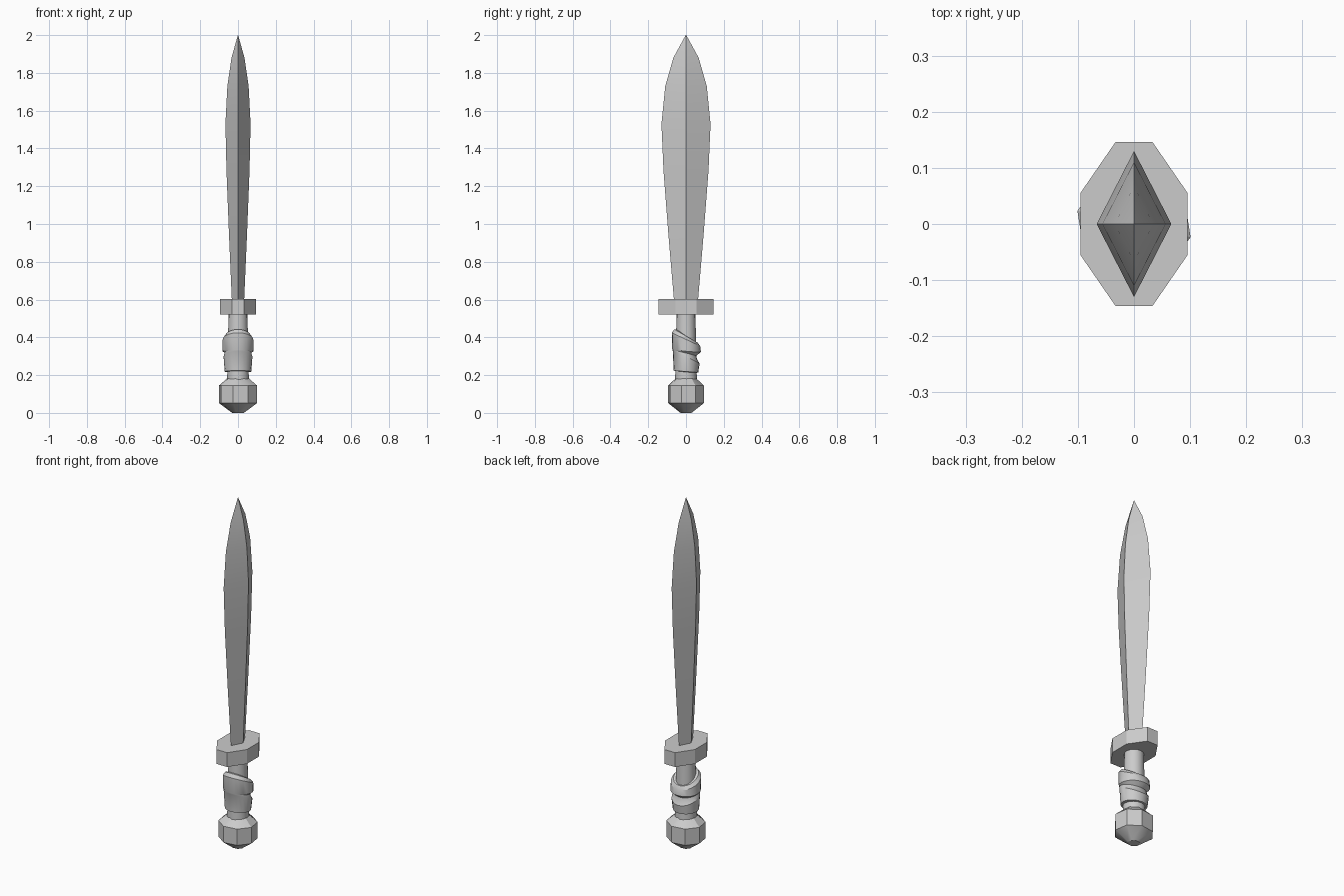
import bpy, bmesh
from math import sin, cos, pi, radians

if "Cube" in bpy.data.objects:
    bpy.data.objects.remove(bpy.data.objects["Cube"])


def loft(name, rings, smooth=True):
    """Skin a list of equal-length point rings and cap both ends."""
    bm = bmesh.new()
    rows = [[bm.verts.new(p) for p in ring] for ring in rings]
    n = len(rows[0])
    for a, b in zip(rows, rows[1:]):
        for i in range(n):
            j = (i + 1) % n
            bm.faces.new((a[i], a[j], b[j], b[i]))
    bm.faces.new(rows[0][::-1])
    bm.faces.new(rows[-1])
    bmesh.ops.remove_doubles(bm, verts=bm.verts, dist=1e-5)
    bmesh.ops.recalc_face_normals(bm, faces=bm.faces)
    me = bpy.data.meshes.new(name)
    bm.to_mesh(me)
    bm.free()
    ob = bpy.data.objects.new(name, me)
    bpy.context.collection.objects.link(ob)
    if smooth:
        bpy.ops.object.select_all(action='DESELECT')
        ob.select_set(True)
        bpy.context.view_layer.objects.active = ob
        bpy.ops.object.shade_smooth_by_angle(angle=radians(30))
    return ob


def ellipse(rx, ry, z, n, turn=0.0):
    return [(rx * cos(2 * pi * i / n + turn), ry * sin(2 * pi * i / n + turn), z)
            for i in range(n)]


# Leaf-shaped blade with a diamond cross-section: (half width, height)
blade = [(0.063, 0.59), (0.092, 0.93), (0.119, 1.28), (0.130, 1.53),
         (0.110, 1.73), (0.067, 1.88), (0.0015, 2.0)]
loft("blade", [ellipse(w * 0.512, w, z, 4) for w, z in blade])

# Octagonal guard
quarter = [(0.095, 0.056), (0.033, 0.146)]
outline = quarter + [(-x, y) for x, y in quarter[::-1]]
outline += [(-x, -y) for x, y in outline]
loft("guard", [[(x, y, z) for x, y in outline] for z in (0.52, 0.602)], smooth=False)

# Round grip
loft("grip", [ellipse(r, r, z, 16) for r, z in ((0.058, 0.17), (0.056, 0.23), (0.05, 0.53))])

# Faceted pommel
loft("pommel", [ellipse(r, r * 0.94, z, 8, radians(-14)) for r, z in
                ((0.032, 0.0), (0.104, 0.052), (0.104, 0.145), (0.06, 0.182))])

# Slanted grip wrap, with a wedge-shaped gap opening toward the back
SEG = 20
columns = []
for i in range(SEG):
    a = 2 * pi * i / SEG
    t = (1 + sin(a)) / 2          # 0 at the front, 1 at the back
    gap = t ** 1.5
    top, mid, low = 0.442 - 0.07 * t, 0.335 - 0.045 * t, 0.22 - 0.01 * t
    profile = [(0.045, top), (0.062, top), (0.075, top - 0.018),
               (0.073 + 0.006 * gap, mid + 0.004 + 0.028 * gap),
               (0.072 - 0.018 * gap, mid + 0.012 * gap),
               (0.072 - 0.012 * gap, mid - 0.004 - 0.006 * gap),
               (0.070 + 0.002 * gap, mid - 0.008 - 0.020 * gap),
               (0.065, low + 0.004), (0.045, low)]
    columns.append([(r * cos(a) * 1.08, r * sin(a), z) for r, z in profile])
loft("grip_wrap", [list(ring) for ring in zip(*columns)])
